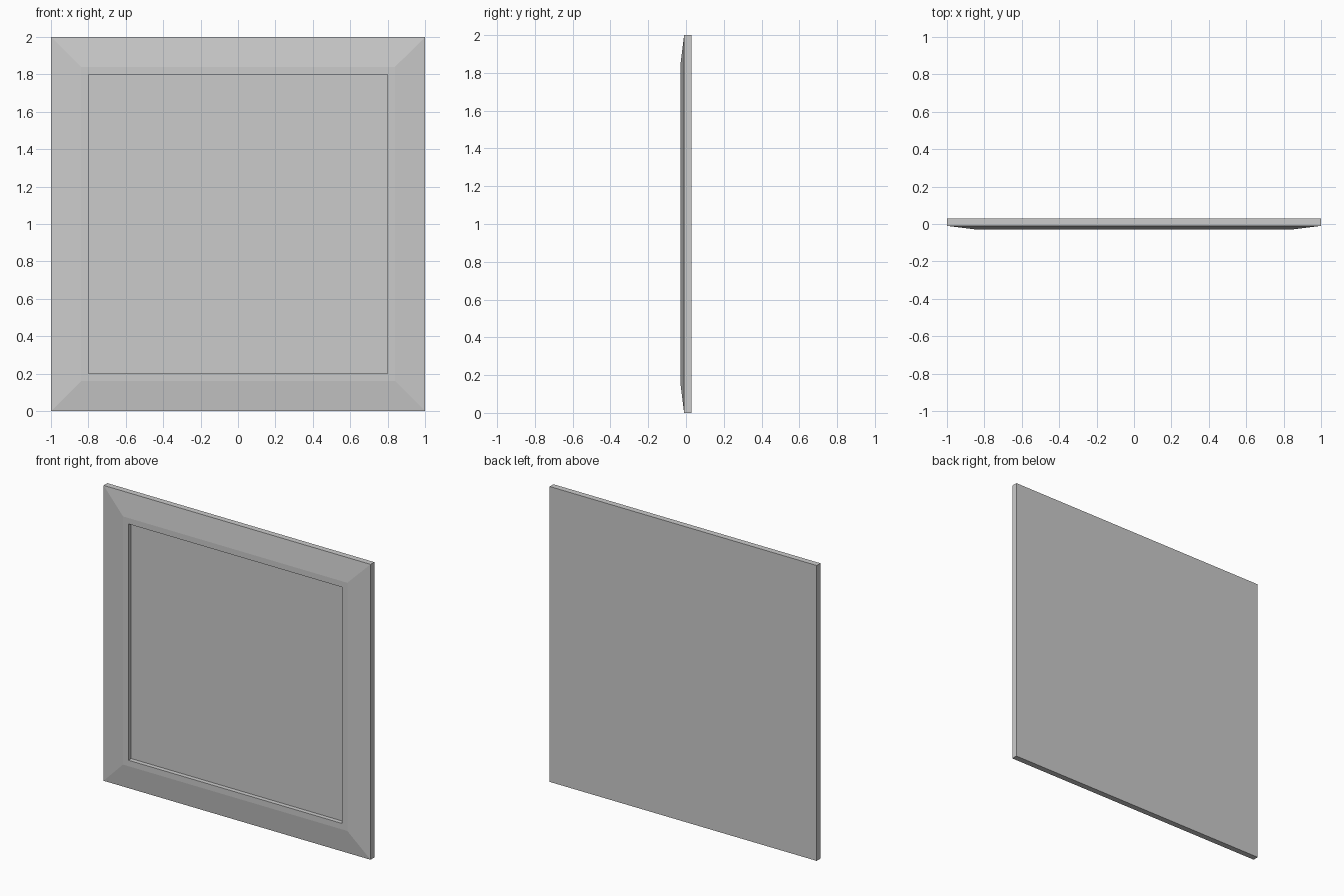
import bpy, bmesh

if "Cube" in bpy.data.objects:
    bpy.data.objects.remove(bpy.data.objects["Cube"])

# Square frame profile: (half width, y) from the back edge round to the recess
PROFILE = [
    (1.00, 0.03),    # back edge
    (1.00, -0.01),   # outer side
    (0.84, -0.03),   # top of sloped border
    (0.80, -0.03),   # flat lip
    (0.80, 0.00),    # recess wall
]
CENTRE_Z = 1.0


def square_loop(bm, half, y):
    corners = [(-1, -1), (1, -1), (1, 1), (-1, 1)]
    return [bm.verts.new((sx * half, y, CENTRE_Z + sz * half)) for sx, sz in corners]


bm = bmesh.new()
loops = [square_loop(bm, half, y) for half, y in PROFILE]

# Sides, mitred slopes, lip and recess walls
for a, b in zip(loops, loops[1:]):
    for i in range(4):
        j = (i + 1) % 4
        bm.faces.new((a[i], a[j], b[j], b[i]))

# Flat back and sunken front panel
bm.faces.new(loops[0][::-1])
bm.faces.new(loops[-1])
bmesh.ops.recalc_face_normals(bm, faces=bm.faces[:])

mesh = bpy.data.meshes.new("framed_panel")
bm.to_mesh(mesh)
bm.free()
bpy.context.collection.objects.link(bpy.data.objects.new("framed_panel", mesh))
